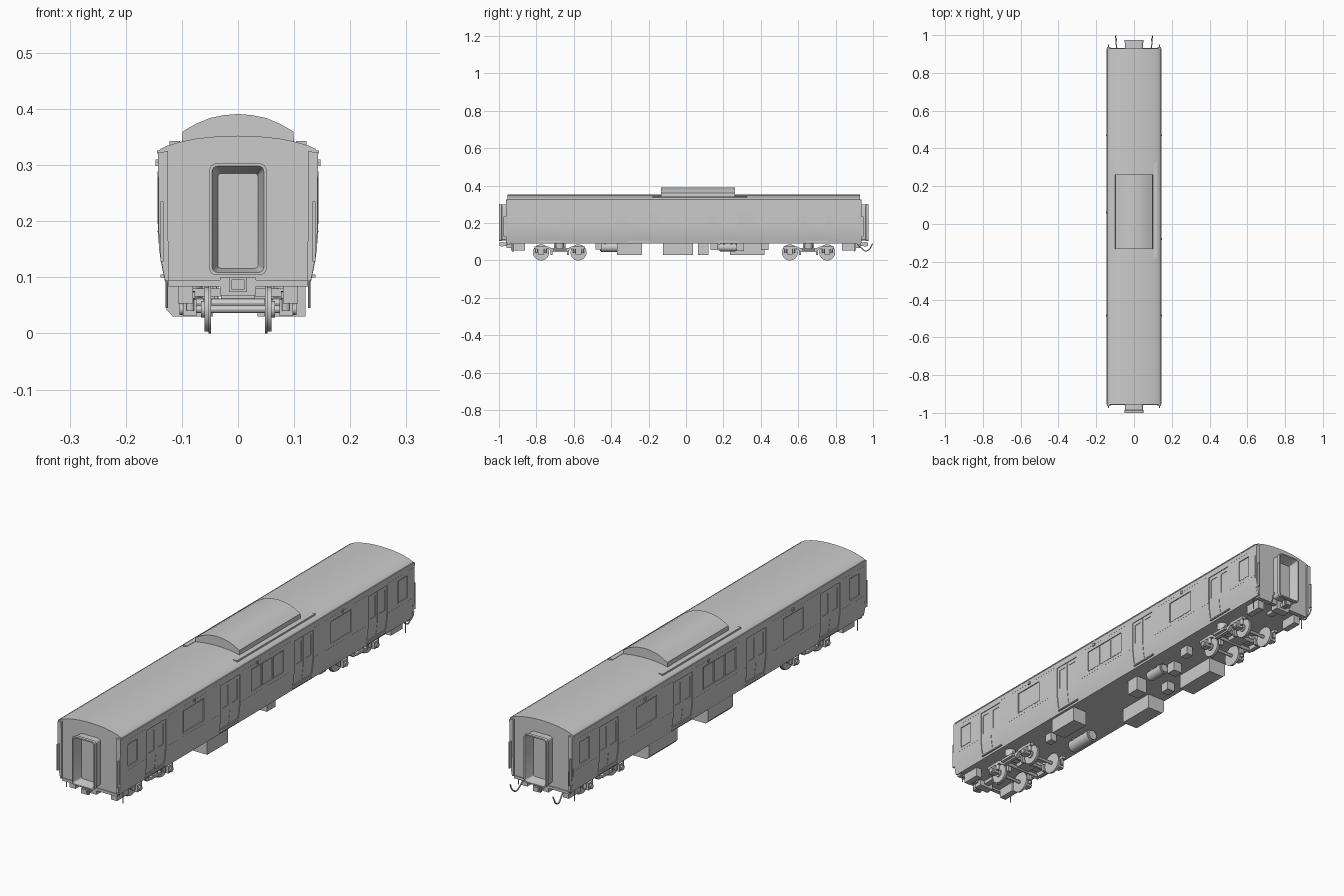
import bpy, bmesh, math
from mathutils import Matrix, Vector

if "Cube" in bpy.data.objects:
    bpy.data.objects.remove(bpy.data.objects["Cube"])

Y0, Y1 = -0.955, 0.93          # end walls of the body


def prism(bm, pts, a, b, axis='y'):
    def co(p, t):
        return (p[0], t, p[1]) if axis == 'y' else (t, p[0], p[1])
    va = [bm.verts.new(co(p, a)) for p in pts]
    vb = [bm.verts.new(co(p, b)) for p in pts]
    n = len(pts)
    bm.faces.new(va)
    bm.faces.new(vb[::-1])
    for i in range(n):
        bm.faces.new((va[i], vb[i], vb[(i + 1) % n], va[(i + 1) % n]))


def box(bm, x0, x1, y0, y1, z0, z1):
    prism(bm, [(x0, z0), (x1, z0), (x1, z1), (x0, z1)], y0, y1)


def cyl(bm, c, r, d, axis='x', seg=24):
    rot = {'x': Matrix.Rotation(math.pi / 2, 4, 'Y'),
           'y': Matrix.Rotation(math.pi / 2, 4, 'X'), 'z': Matrix()}[axis]
    bmesh.ops.create_cone(bm, cap_ends=True, segments=seg, radius1=r, radius2=r,
                          depth=d, matrix=Matrix.Translation(c) @ rot)


def finish(name, bm):
    bmesh.ops.recalc_face_normals(bm, faces=bm.faces[:])
    me = bpy.data.meshes.new(name)
    bm.to_mesh(me)
    bm.free()
    ob = bpy.data.objects.new(name, me)
    bpy.context.collection.objects.link(ob)
    return ob


def cut(ob, cutter):
    mod = ob.modifiers.new("cut", 'BOOLEAN')
    mod.operation, mod.solver, mod.object = 'DIFFERENCE', 'EXACT', cutter
    bpy.context.view_layer.objects.active = ob
    bpy.ops.object.modifier_apply(modifier=mod.name)
    bpy.data.objects.remove(cutter)


# body shell
half = [(0.130, 0.092), (0.138, 0.13), (0.143, 0.177), (0.143, 0.322), (0.138, 0.329),
        (0.125, 0.335), (0.10, 0.342), (0.075, 0.347), (0.05, 0.350), (0.025, 0.3517)]
bm = bmesh.new()
prism(bm, half + [(0, 0.3523)] + [(-x, z) for x, z in half[::-1]], Y0, Y1)
body = finish("body", bm)


def wall(z):
    for (xa, za), (xb, zb) in zip(half[:3], half[1:4]):
        if z <= zb:
            return xa + (xb - xa) * (z - za) / (zb - za)
    return 0.143


def recess(bm, ya, yb, za, zb, depth):
    zs = [za] + [z for z in (0.13, 0.177) if za < z < zb] + [zb]
    for s in (-1, 1):
        pts = [(s * (wall(z) - depth), z) for z in zs]
        prism(bm, pts + [(s * 0.16, zb), (s * 0.16, za)], ya, yb)


# door recesses, then windows and door seams
doors = (-0.73, -0.252, 0.222, 0.70)
bm = bmesh.new()
for y in doors:
    recess(bm, y - 0.061, y + 0.061, 0.113, 0.297, 0.003)
cut(body, finish("door_cutter", bm))
panes = [(-0.915, -0.855), (-0.555, -0.425), (-0.118, -0.052), (-0.047, 0.019),
         (0.024, 0.090), (0.395, 0.525), (0.83, 0.89)]
bm = bmesh.new()
for a, b in panes:
    recess(bm, a, b, 0.198, 0.286, 0.003)
for y in doors:
    recess(bm, y - 0.0008, y + 0.0008, 0.115, 0.295, 0.005)
    for s in (-1, 1):
        recess(bm, y + s * 0.031 - 0.018, y + s * 0.031 + 0.018, 0.198, 0.282, 0.005)
cut(body, finish("window_cutter", bm))

# thin frames round the windows, trim lines and small side lamps
bm = bmesh.new()
for s in (-1, 1):
    xa, xb = s * 0.1425, s * 0.1438
    for a, b in ((-0.915, -0.855), (-0.555, -0.425), (-0.118, 0.09), (0.395, 0.525), (0.83, 0.89)):
        for z in (0.195, 0.286):
            box(bm, xa, xb, a - 0.003, b + 0.003, z, z + 0.003)
        for y in (a - 0.003, b):
            box(bm, xa, xb, y, y + 0.003, 0.198, 0.286)
finish("window_frames", bm)
bm = bmesh.new()
edges = [Y0] + [e for y in doors for e in (y - 0.065, y + 0.065)] + [Y1]
for s in (-1, 1):
    for a, b in zip(edges[::2], edges[1::2]):
        box(bm, s * 0.142, s * 0.1434, a + 0.004, b - 0.004, 0.181, 0.1825)
        box(bm, s * 0.142, s * 0.1434, a + 0.004, b - 0.004, 0.304, 0.3055)
    for y in doors:
        box(bm, s * 0.128, s * 0.138, y - 0.06, y + 0.06, 0.100, 0.105)
finish("side_trim", bm)
bm = bmesh.new()
for s, mid in ((-1, 0.06), (1, -0.08)):
    for y in (-0.485, mid, 0.47):
        box(bm, s * 0.14, s * 0.147, y - 0.005, y + 0.005, 0.298, 0.310)
finish("side_lamps", bm)

# rain gutters and roof side rails
bm = bmesh.new()
for s in (-1, 1):
    box(bm, s * 0.137, s * 0.1445, Y0, Y1, 0.321, 0.326)
    box(bm, s * 0.103, s * 0.122, -0.18, 0.325, 0.334, 0.3425)
finish("gutters_and_roof_rails", bm)

# roof air conditioner
ac = [(0.10, 0.338), (0.0985, 0.360), (0.075, 0.3735), (0.05, 0.384), (0.025, 0.389)]
bm = bmesh.new()
prism(bm, ac + [(0, 0.391)] + [(-x, z) for x, z in ac[::-1]], -0.133, 0.262)
finish("roof_air_conditioner", bm)

# corner posts, side guard plates
bm = bmesh.new()
for y, d in ((Y0, -1), (Y1, 1)):
    for s in (-1, 1):
        prism(bm, [(s * 0.124, 0.094), (s * 0.130, 0.094), (s * 0.141, 0.15),
                   (s * 0.1425, 0.322), (s * 0.125, 0.325)], y - d * 0.002, y + d * 0.008)
        box(bm, s * 0.133, s * 0.138, y, y + d * 0.02, 0.128, 0.235)
finish("corner_posts", bm)


def rounded(w, z0, z1, r, y):
    out = []
    for cx, cz, a0 in ((w - r, z1 - r, 0), (r - w, z1 - r, 90), (r - w, z0 + r, 180), (w - r, z0 + r, 270)):
        for k in range(5):
            a = math.radians(a0 + k * 22.5)
            out.append((cx + r * math.cos(a), y, cz + r * math.sin(a)))
    return out


# gangway tunnels with inset end doors
for name, y, d in (("front_gangway", Y0, -1), ("rear_gangway", Y1, 1)):
    bm = bmesh.new()
    rings = [(0.047, 0.108, 0.299, 0.010, -0.002), (0.047, 0.108, 0.299, 0.010, 0.030),
             (0.051, 0.104, 0.303, 0.012, 0.032), (0.051, 0.104, 0.303, 0.012, 0.045),
             (0.046, 0.109, 0.298, 0.009, 0.045), (0.036, 0.116, 0.285, 0.006, 0.003)]
    vs = [[bm.verts.new(c) for c in rounded(w, a, b, r, y + d * t)] for w, a, b, r, t in rings]
    for p, q in zip(vs, vs[1:]):
        for i in range(len(p)):
            j = (i + 1) % len(p)
            bm.faces.new((p[i], p[j], q[j], q[i]))
    bm.faces.new(vs[0])
    bm.faces.new(vs[-1])
    finish(name, bm)

# couplers and end beams
bm = bmesh.new()
for y, d in ((Y0, -1), (Y1, 1)):
    box(bm, -0.012, 0.012, y - d * 0.08, y + d * 0.042, 0.078, 0.096)
    box(bm, -0.016, 0.016, y + d * 0.022, y + d * 0.034, 0.074, 0.100)
    box(bm, -0.032, 0.032, y - d * 0.03, y + d * 0.004, 0.068, 0.100)
    box(bm, -0.125, 0.125, y - d * 0.015, y + d * 0.003, 0.084, 0.095)
    for s in (-1, 1):
        box(bm, s * 0.08, s * 0.107, y - d * 0.095, y - d * 0.02, 0.053, 0.095)
        cyl(bm, (s * 0.127, y - d * 0.03, 0.07), 0.002, 0.05, 'z', 8)
finish("couplers_and_end_beams", bm)

# bogies
for name, yc in (("front_bogie", -0.675), ("rear_bogie", 0.655)):
    bm = bmesh.new()
    for dy in (-0.1, 0.1):
        cyl(bm, (0, yc + dy, 0.043), 0.007, 0.17, 'x', 12)
        for s in (-1, 1):
            cyl(bm, (s * 0.0505, yc + dy, 0.043), 0.043, 0.004, 'x', 32)
            cyl(bm, (s * 0.056, yc + dy, 0.043), 0.040, 0.008, 'x', 32)
            cyl(bm, (s * 0.0625, yc + dy, 0.043), 0.015, 0.006, 'x', 16)
    finish(name + "_wheels", bm)
    bm = bmesh.new()
    side = [(-0.135, 0.062), (-0.06, 0.062), (-0.04, 0.045), (0.04, 0.045), (0.06, 0.062), (0.135, 0.062),
            (0.135, 0.074), (0.065, 0.076), (0.045, 0.066), (-0.045, 0.066), (-0.065, 0.076), (-0.135, 0.074)]
    for s in (-1, 1):
        prism(bm, [(yc + y, z) for y, z in side], s * 0.077, s * 0.092, 'x')
        cyl(bm, (s * 0.085, yc, 0.078), 0.022, 0.030, 'z', 20)
        box(bm, s * 0.092, s * 0.104, yc - 0.035, yc + 0.035, 0.052, 0.062)
        for dy in (-0.1, 0.1):
            box(bm, s * 0.074, s * 0.098, yc + dy - 0.015, yc + dy + 0.015, 0.031, 0.060)
            cyl(bm, (s * 0.100, yc + dy, 0.043), 0.010, 0.008, 'x', 16)
            for k in (-0.022, 0.022):
                cyl(bm, (s * 0.085, yc + dy + k, 0.053), 0.007, 0.026, 'z', 12)
            e = 0.045 if dy > 0 else -0.045
            box(bm, s * 0.046, s * 0.062, yc + e - 0.005, yc + e + 0.005, 0.03, 0.06)
    for dy in (-0.03, 0.03):
        cyl(bm, (0, yc + dy, 0.054), 0.008, 0.16, 'x', 12)
    box(bm, -0.09, 0.09, yc - 0.025, yc + 0.025, 0.066, 0.08)
    box(bm, -0.03, 0.03, yc - 0.03, yc + 0.03, 0.05, 0.095)
    finish(name + "_frame", bm)

# underfloor equipment boxes: x0, x1, y0, y1, bottom z
bm = bmesh.new()
for x0, x1, ya, yb, z in ((0.055, 0.12, -0.37, -0.235, 0.030), (0.035, 0.085, 0.065, 0.12, 0.030),
                          (0.01, 0.05, 0.27, 0.31, 0.050), (-0.07, -0.035, 0.13, 0.17, 0.055),
                          (0.06, 0.09, 0.40, 0.44, 0.055), (0.03, 0.06, -0.485, -0.45, 0.058)):
    box(bm, x0, x1, ya, yb, z, 0.095)
finish("equipment_boxes", bm)
bm = bmesh.new()
for ya, yb in ((-0.122, 0.038), (0.235, 0.42)):
    prism(bm, [(-0.045, 0.030), (-0.116, 0.030), (-0.127, 0.042), (-0.127, 0.095), (-0.045, 0.095)], ya, yb)
finish("equipment_cabinets", bm)

# air tanks with domed ends and hangers
for name, x, ya, yb, r in (("large_air_tank", -0.06, -0.46, -0.33, 0.025),
                           ("small_air_tank", 0.065, 0.175, 0.27, 0.021)):
    bm = bmesh.new()
    c = Vector((x, (ya + yb) / 2, 0.070))
    cyl(bm, c, r, yb - ya - 0.012, 'y')
    cyl(bm, c, r * 0.8, yb - ya, 'y')
    for y in (ya + 0.025, yb - 0.03):
        box(bm, x - r * 0.9, x + r * 0.9, y, y + 0.006, 0.068, 0.095)
    finish(name, bm)

# hanging jumper cables at the rear
for s, name in ((-1, "left_cable"), (1, "right_cable")):
    cu = bpy.data.curves.new(name, 'CURVE')
    cu.dimensions, cu.bevel_depth, cu.bevel_resolution, cu.resolution_u = '3D', 0.0028, 2, 6
    pts = [(0.090, 0.915, 0.088), (0.092, 0.938, 0.066), (0.095, 0.958, 0.051),
           (0.094, 0.978, 0.058), (0.098, 0.990, 0.075), (0.096, 0.997, 0.090)]
    sp = cu.splines.new('BEZIER')
    sp.bezier_points.add(len(pts) - 1)
    for bp, (x, y, z) in zip(sp.bezier_points, pts):
        bp.co = (s * x, y, z)
        bp.handle_left_type = bp.handle_right_type = 'AUTO'
    cu.use_fill_caps = True
    ob = bpy.data.objects.new(name, cu)
    bpy.context.collection.objects.link(ob)

# convert cables and shade
bpy.ops.object.select_all(action='SELECT')
bpy.context.view_layer.objects.active = body
bpy.ops.object.convert(target='MESH')
bpy.ops.object.shade_smooth_by_angle(angle=math.radians(30))
